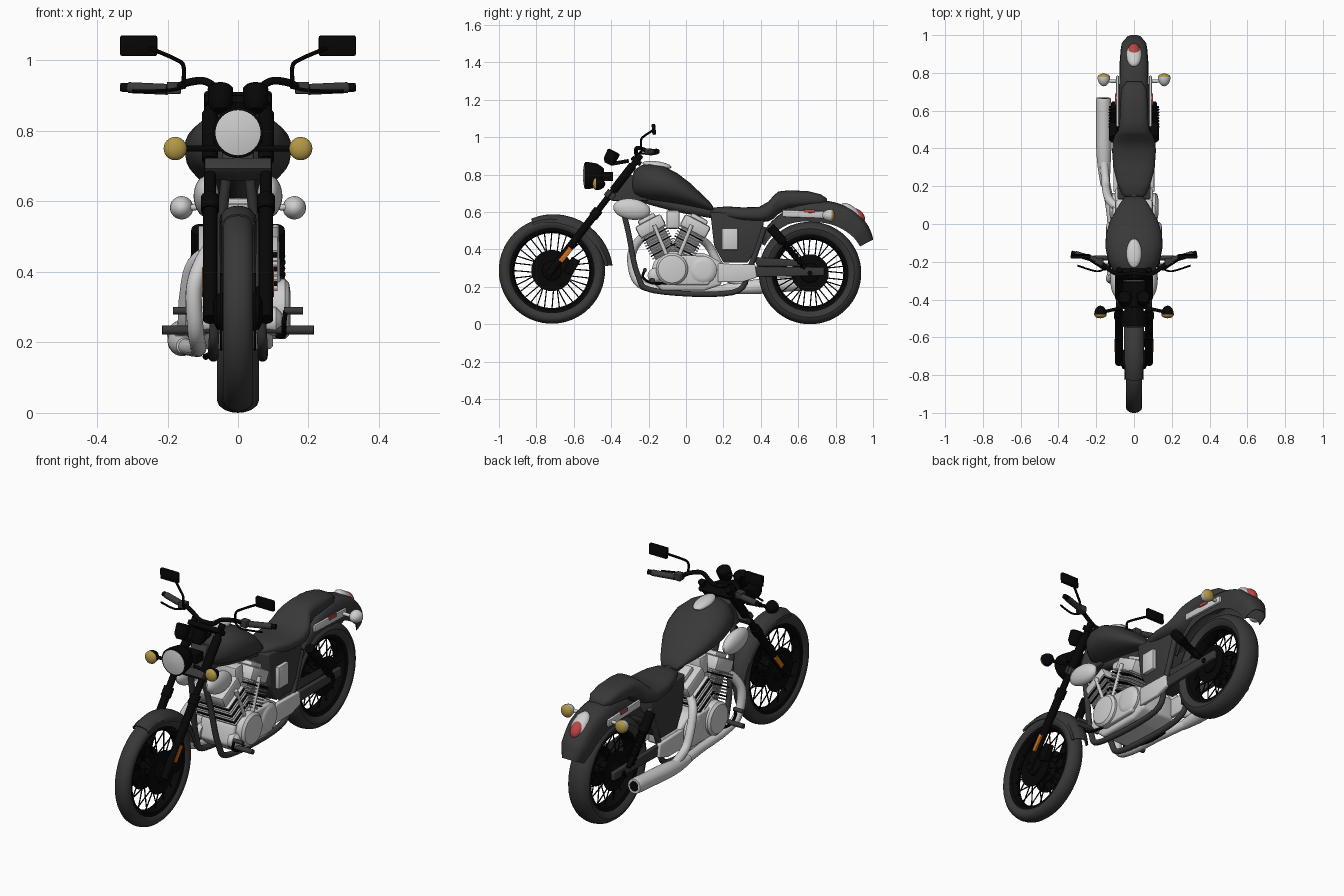
import bpy, bmesh, math
from mathutils import Vector, Matrix

if "Cube" in bpy.data.objects:
    bpy.data.objects.remove(bpy.data.objects["Cube"])

def material(name, r, g, b):
    m = bpy.data.materials.new(name)
    m.diffuse_color = (r, g, b, 1)
    m.use_nodes = True
    m.node_tree.nodes["Principled BSDF"].inputs["Base Color"].default_value = m.diffuse_color
    return m

DARK = material("dark grey", .04, .04, .04)
BLACK = material("black", .002, .002, .002)
CHROME = material("light grey metal", .62, .62, .62)
MID = material("mid grey", .22, .22, .22)
YELLOW = material("amber lens", .45, .31, .06)
RED = material("red lens", .5, .06, .06)
ORANGE = material("orange reflector", .6, .16, .01)

def finish(name, bm, mats, mirror=False, angle=35):
    if mirror:
        d = bmesh.ops.duplicate(bm, geom=bm.verts[:] + bm.edges[:] + bm.faces[:])["geom"]
        for v in d:
            if isinstance(v, bmesh.types.BMVert):
                v.co.x *= -1
    bmesh.ops.recalc_face_normals(bm, faces=bm.faces[:])
    me = bpy.data.meshes.new(name)
    bm.to_mesh(me)
    bm.free()
    for m in (mats if isinstance(mats, tuple) else (mats,)):
        me.materials.append(m)
    me.shade_smooth()
    me.set_sharp_from_angle(angle=math.radians(angle))
    bpy.context.collection.objects.link(bpy.data.objects.new(name, me))

def bridge(bm, rings, closed=True):
    for a, b in zip(rings, rings[1:]):
        n = len(a)
        for i in range(n if closed else n - 1):
            bm.faces.new((a[i], a[(i + 1) % n], b[(i + 1) % n], b[i]))

def sweep(bm, pts, radii, n=10, steps=6):
    # smooth path through the points, with a radius for each point
    P = [Vector(p) for p in pts]
    R = radii if isinstance(radii, list) else [radii] * len(P)
    path = []
    for i in range(len(P) - 1):
        a, b, c, d = P[max(i - 1, 0)], P[i], P[i + 1], P[min(i + 2, len(P) - 1)]
        k = steps if len(P) > 2 else 1
        for s in range(k):
            t = s / k
            q = .5 * (2 * b + (c - a) * t + (2 * a - 5 * b + 4 * c - d) * t * t + (3 * b - a - 3 * c + d) * t ** 3)
            path.append((q, R[i] + (R[i + 1] - R[i]) * t))
    path.append((P[-1], R[-1]))
    rings, u = [], None
    for i, (q, r) in enumerate(path):
        t = (path[min(i + 1, len(path) - 1)][0] - path[max(i - 1, 0)][0]).normalized()
        u = t.orthogonal() if u is None else u - t * u.dot(t)
        u.normalize()
        w = t.cross(u)
        rings.append([bm.verts.new(q + r * (u * math.cos(j * math.tau / n) + w * math.sin(j * math.tau / n))) for j in range(n)])
    bridge(bm, rings)
    bm.faces.new(rings[0])
    bm.faces.new(rings[-1])

def tube(name, pts, r, mat, mirror=False, n=12):
    bm = bmesh.new()
    sweep(bm, pts, r, n)
    finish(name, bm, mat, mirror)

def lathe(name, profile, centre, axis, mat, mirror=False, n=32, closed=False):
    # profile of (radius, distance along axis)
    bm = bmesh.new()
    rot = Vector((0, 0, 1)).rotation_difference(Vector(axis)).to_matrix()
    rings = [[bm.verts.new(Vector(centre) + rot @ Vector((max(r, 1e-4) * math.cos(j * math.tau / n),
              max(r, 1e-4) * math.sin(j * math.tau / n), h))) for j in range(n)] for r, h in profile]
    bridge(bm, rings + [rings[0]] if closed else rings)
    if not closed:
        bm.faces.new(rings[0])
        bm.faces.new(rings[-1])
    finish(name, bm, mat, mirror)

def box(name, c, size, mat, tilt=0, bevel=.004, mirror=False):
    bm = bmesh.new()
    bmesh.ops.create_cube(bm, size=1)
    bm.transform(Matrix.Translation(c) @ Matrix.Rotation(math.radians(tilt), 4, 'X') @ Matrix.Diagonal((*size, 1)))
    bmesh.ops.bevel(bm, geom=bm.edges[:], offset=bevel, segments=2, affect='EDGES', profile=.5)
    finish(name, bm, mat, mirror)

def prism(name, yz, x0, x1, mat, bevel=.008, mirror=False):
    bm = bmesh.new()
    rings = [[bm.verts.new((x, y, z)) for y, z in yz] for x in (x0, x1)]
    bridge(bm, rings)
    bm.faces.new(rings[0])
    bm.faces.new(rings[1])
    bmesh.ops.bevel(bm, geom=bm.edges[:], offset=bevel, segments=3, affect='EDGES', profile=.5)
    finish(name, bm, mat, mirror)

def ellipsoid(name, c, radii, mats, tilt=0, split=0, mirror=False):
    # split = +1 or -1 makes the rear or front half a flat lens in the second material
    bm = bmesh.new()
    bmesh.ops.create_uvsphere(bm, u_segments=24, v_segments=16, radius=1)
    for f in bm.faces:
        f.material_index = int(f.calc_center_median().y * split > 0)
    for v in bm.verts:
        v.co.y *= .4 if v.co.y * split > 0 else 1
    bm.transform(Matrix.Translation(c) @ Matrix.Rotation(math.radians(tilt), 4, 'X') @ Matrix.Diagonal((*radii, 1)))
    finish(name, bm, mats, mirror)

def loft(name, sections, mat, power=2.5, n=32):
    # sections of (y, bottom z, top z, half width)
    bm, rings = bmesh.new(), []
    sp = lambda v: math.copysign(abs(v) ** (2 / power), v)
    for y, z0, z1, w in sections:
        rings.append([bm.verts.new((w * sp(math.cos(j * math.tau / n)), y,
                      (z0 + z1) / 2 + (z1 - z0) / 2 * sp(math.sin(j * math.tau / n)))) for j in range(n)])
    bridge(bm, rings)
    bm.faces.new(rings[0])
    bm.faces.new(rings[-1])
    finish(name, bm, mat, angle=60)

def fender(name, cy, cz, keys, mat, n=30):
    # keys of (angle, radius, half width, side drop) around the wheel centre
    bm, rings = bmesh.new(), []
    for i in range(n + 1):
        f = i / n * (len(keys) - 1)
        k = min(int(f), len(keys) - 2)
        a, r, w, d = [p + (q - p) * (f - k) for p, q in zip(keys[k], keys[k + 1])]
        a = math.radians(a)
        sec = [(-1, d), (-1, d * .6), (-.93, .025), (-.7, .009), (-.35, .002), (0, 0)]
        sec += [(-x, h) for x, h in sec[-2::-1]]
        rings.append([bm.verts.new((x * w, cy + (r - h) * math.cos(a), cz + (r - h) * math.sin(a))) for x, h in sec])
    bridge(bm, rings, closed=False)
    bmesh.ops.recalc_face_normals(bm, faces=bm.faces[:])
    bmesh.ops.solidify(bm, geom=bm.faces[:], thickness=.005)
    finish(name, bm, mat, angle=50)

def wheel(name, cy, cz, R, rim, w, hub):
    c, X = (0, cy, cz), (1, 0, 0)
    d = R - rim
    half = [(rim, .6 * w), (rim + .25 * d, .9 * w), (rim + .5 * d, w), (rim + .72 * d, .9 * w), (rim + .9 * d, .6 * w), (R - .002, .3 * w)]
    lathe(name + " tyre", half + [(R, 0)] + [(r, -x) for r, x in half[::-1]], c, X, DARK, n=64, closed=True)
    lathe(name + " rim", [(rim + .006, .72 * w), (rim - .012, .6 * w), (rim - .022, .25 * w), (rim - .022, -.25 * w),
          (rim - .012, -.6 * w), (rim + .006, -.72 * w)], c, X, BLACK, n=64, closed=True)
    lathe(name + " hub", [(.03, -.07), (.05, -.06), (.055, -.04), (.035, -.025), (.035, .025), (.055, .04), (.05, .06), (.03, .07)], c, X, BLACK)
    lathe(name + " brake disc", [(.05, .044), (hub, .044), (hub, .051), (.05, .051)], c, X, BLACK, mirror=True, n=40, closed=True)
    tube(name + " axle", [(-.1, cy, cz), (.1, cy, cz)], .014, BLACK)
    bm = bmesh.new()
    for i in range(32):
        a, s = i * math.tau / 32, (-1) ** i
        b = a + .3 * (1 if i % 4 < 2 else -1)
        sweep(bm, [(s * .042, cy + .045 * math.cos(b), cz + .045 * math.sin(b)),
                   (s * .008, cy + (rim - .015) * math.cos(a), cz + (rim - .015) * math.sin(a))], .0033, 5)
    finish(name + " spokes", bm, BLACK)

# wheels and fenders
wheel("front wheel", -.717, .287, .284, .222, .043, .11)
wheel("rear wheel", .663, .274, .274, .2, .06, .1)
fender("front fender", -.717, .287, [(5, .325, .048, .04), (40, .312, .052, .05), (75, .303, .052, .05), (112, .298, .048, .035)], DARK)
fender("rear fender", .663, .28, [(27, .38, .05, .08), (38, .397, .07, .1), (55, .405, .076, .12), (85, .385, .078, .12), (115, .35, .075, .07), (150, .32, .07, .04)], DARK)

# fork, along a raked line from the front axle
F = lambda x, t, o=0: (x, -.717 + .61 * t - .79 * o, .289 + .79 * t + .61 * o)
tube("fork lower legs", [F(.079, -.03), F(.079, .4)], .021, BLACK, True)
tube("fork upper tubes", [F(.079, .38), F(.079, .78)], .017, BLACK, True)
tube("fork collars", [F(.079, .36), F(.079, .41)], .026, BLACK, True)
tube("fork shrouds", [F(.079, .54), F(.079, .71)], .023, BLACK, True)
box("lower fork clamp", F(0, .51), (.19, .055, .04), DARK, -38)
box("upper fork clamp", F(0, .74), (.19, .06, .025), BLACK, -38)
box("fork reflectors", F(.097, .11, -.008), (.01, .026, .09), ORANGE, -38, .002, True)
box("brake caliper", (.066, -.61, .31), (.03, .05, .09), BLACK, -30)

# headlight, gauges and front signals
lathe("headlight shell", [(0, -.05), (.04, -.045), (.064, -.01), (.072, .035), (.072, .055), (.064, .058)], (0, -.485, .795), (0, -1, 0), BLACK)
lathe("headlight lens", [(.064, .05), (.064, .059), (.04, .064), (0, .066)], (0, -.485, .795), (0, -1, 0), CHROME)
box("headlight bracket", (0, -.42, .79), (.14, .06, .05), BLACK)
lathe("gauges", [(.02, -.04), (.034, -.02), (.036, .03), (.03, .036)], (.05, -.4, .893), (0, .45, .89), BLACK, True)
box("gauge bracket", (0, -.355, .865), (.12, .1, .02), BLACK, 10)
tube("front signal stems", [(.05, -.44, .75), (.16, -.465, .75)], .009, BLACK, True)
ellipsoid("front signals", (.178, -.48, .75), (.033, .048, .033), (BLACK, YELLOW), split=-1, mirror=True)

# handlebar and mirrors
tube("handlebar", [(0, -.26, .9), (.04, -.265, .905), (.09, -.265, .94), (.14, -.235, .938), (.2, -.19, .918), (.325, -.155, .924)], .011, BLACK, True)
tube("grips", [(.2, -.19, .918), (.31, -.158, .923)], .016, DARK, True)
tube("grip ends", [(.308, -.159, .923), (.332, -.153, .924)], .013, BLACK, True)
box("switch boxes", (.182, -.2, .922), (.04, .04, .035), DARK, mirror=True)
tube("hand levers", [(.15, -.235, .925), (.2, -.25, .915), (.3, -.22, .912)], .005, BLACK, True, 8)
tube("mirror stems", [(.155, -.24, .935), (.155, -.24, .985), (.18, -.225, 1.005), (.25, -.18, 1.035)], .006, BLACK, True, 8)
box("mirrors", (.282, -.172, 1.042), (.106, .02, .058), BLACK, 5, .006, True)

# frame
prism("steering neck", [(-.4, .66), (-.33, .81), (-.27, .79), (-.2, .66)], -.045, .045, DARK)
tube("frame tubes", [(.03, -.36, .7), (.05, -.31, .5), (.065, -.26, .27), (.07, -.17, .18), (.07, .25, .17), (.08, .34, .3), (.08, .42, .52)], .015, DARK, True)
tube("frame spine", [(0, -.3, .7), (0, 0, .62), (0, .4, .56)], .03, DARK)
prism("side panels", [(.13, .6), (.42, .58), (.4, .43), (.33, .33), (.2, .33), (.15, .42)], -.088, .088, DARK)
box("side plate", (.094, .235, .455), (.025, .085, .115), CHROME)
ellipsoid("chrome neck covers", (.09, -.29, .615), (.036, .1, .056), CHROME, -8, mirror=True)
prism("swingarm", [(.28, .31), (.28, .25), (.74, .26), (.74, .305)], .072, .095, DARK, .005, True)
prism("chain guard", [(.36, .36), (.38, .31), (.62, .31), (.6, .345)], .066, .078, DARK, .003)

# tank and seat
loft("fuel tank", [(-.288, .71, .79, .04), (-.275, .69, .825, .08), (-.24, .675, .85, .115), (-.19, .665, .856, .138), (-.12, .655, .845, .152),
     (-.05, .645, .81, .148), (.02, .632, .757, .125), (.08, .62, .7, .092), (.12, .61, .662, .067), (.145, .607, .63, .045)], DARK, 2.2)
ellipsoid("tank cap plate", (0, -.155, .851), (.04, .078, .02), CHROME, -8)
loft("seat", [(.135, .58, .61, .04), (.16, .57, .625, .065), (.22, .56, .63, .09), (.3, .55, .625, .11), (.39, .545, .627, .116), (.44, .55, .655, .112),
     (.47, .565, .69, .1), (.495, .59, .71, .083), (.55, .62, .716, .076), (.65, .63, .712, .072), (.72, .635, .695, .064), (.755, .645, .672, .04)], DARK, 2.8)

# tail
box("fender rails", (.087, .65, .588), (.016, .27, .038), CHROME, -2, .006, True)
box("rail reflectors", (.097, .66, .605), (.008, .06, .018), RED, -2, .002, True)
tube("rear signal stems", [(.08, .755, .585), (.14, .757, .583)], .009, CHROME, True)
ellipsoid("rear signals", (.16, .777, .582), (.033, .048, .033), (CHROME, YELLOW), split=1, mirror=True)
ellipsoid("tail light housing", (0, .893, .592), (.042, .078, .03), CHROME, -42)
ellipsoid("tail light", (0, .918, .58), (.032, .047, .03), RED, -46)

# rear shocks with coils
tube("shock bodies", [(.108, .45, .52), (.108, .64, .3)], .013, BLACK, True)
tube("shock tops", [(.108, .45, .52), (.108, .52, .44)], .025, BLACK, True)
tube("shock springs", [(.108 + .021 * math.cos(i * 1.257), .5 + .12 * i / 40, .462 - .139 * i / 40 + .021 * math.sin(i * 1.257)) for i in range(41)], .006, BLACK, True, 6)

# engine: crankcase, covers and two finned cylinders
prism("crankcase", [(-.2, .24), (-.17, .34), (-.09, .39), (.1, .38), (.19, .33), (.19, .21), (.1, .18), (-.13, .18)], -.1, .1, CHROME, .015)
for nm, y, z, r, x in (("clutch", -.075, .295, .086, .145), ("gear", .09, .29, .075, .125), ("starter", -.165, .26, .04, .12)):
    lathe(nm + " covers", [(r, .08), (r, x - .012), (r - .012, x), (r * .55, x + .004), (0, x + .004)], (0, y, z), (1, 0, 0), CHROME, True)
prism("engine side covers", [(-.09, .21), (-.09, .37), (.1, .365), (.16, .3), (.12, .21)], .09, .122, CHROME, .01, True)
prism("gearbox plates", [(.17, .225), (.17, .325), (.37, .32), (.38, .25), (.3, .225)], .085, .108, CHROME, .006, True)
for nm, s in (("front", -1), ("rear", 1)):
    at = lambda t: (0, -.07 + s * .47 * t, .3 + .88 * t)
    box(nm + " cylinder", at(.15), (.15, .12, .16), MID, -s * 28)
    for i in range(9):
        box(f"{nm} cylinder fin {i + 1}", at(.095 + i * .0155), (.225, .15, .007), BLACK if i % 3 == 1 else CHROME, -s * 28, .002)
    box(nm + " cylinder head", at(.255), (.2, .155, .07), CHROME, -s * 28, .014)
    box(nm + " head cap", at(.295), (.13, .1, .035), CHROME, -s * 28, .012)
    tube(nm + " pushrod tube", [(.11, -.07 + s * .03, .36), (.105, -.07 + s * .1, .53)], .011, CHROME)
box("intake", (0, -.07, .56), (.12, .07, .1), CHROME, 0, .012)

# exhaust on the left side
tube("front exhaust pipe", [(-.06, -.2, .49), (-.1, -.265, .43), (-.125, -.292, .35), (-.12, -.26, .23), (-.112, -.15, .187), (-.122, .05, .182), (-.155, .25, .19)], .023, CHROME, n=16)
tube("rear exhaust pipe", [(-.06, .06, .47), (-.125, .12, .42), (-.145, .17, .33), (-.15, .22, .25), (-.16, .33, .21)], .022, CHROME, n=16)
tube("muffler", [(-.152, .2, .19), (-.158, .3, .195), (-.16, .4, .203), (-.161, .64, .222), (-.161, .665, .224)], [.023, .034, .04, .04, .034], CHROME, n=24)
tube("muffler outlet", [(-.161, .64, .222), (-.161, .668, .224)], .026, BLACK, n=20)

# foot controls
tube("foot pegs", [(.08, -.19, .235), (.15, -.18, .235), (.215, -.18, .235)], [.009, .013, .013], DARK, True)
tube("pedal pads", [(.13, -.22, .29), (.185, -.22, .29)], .011, DARK, True)
tube("foot levers", [(.11, -.1, .22), (.13, -.18, .22), (.13, -.23, .25), (.135, -.22, .29)], .007, BLACK, True, 8)
tube("side stand", [(-.07, -.1, .17), (-.09, .02, .16), (-.09, .13, .16)], .009, BLACK)
